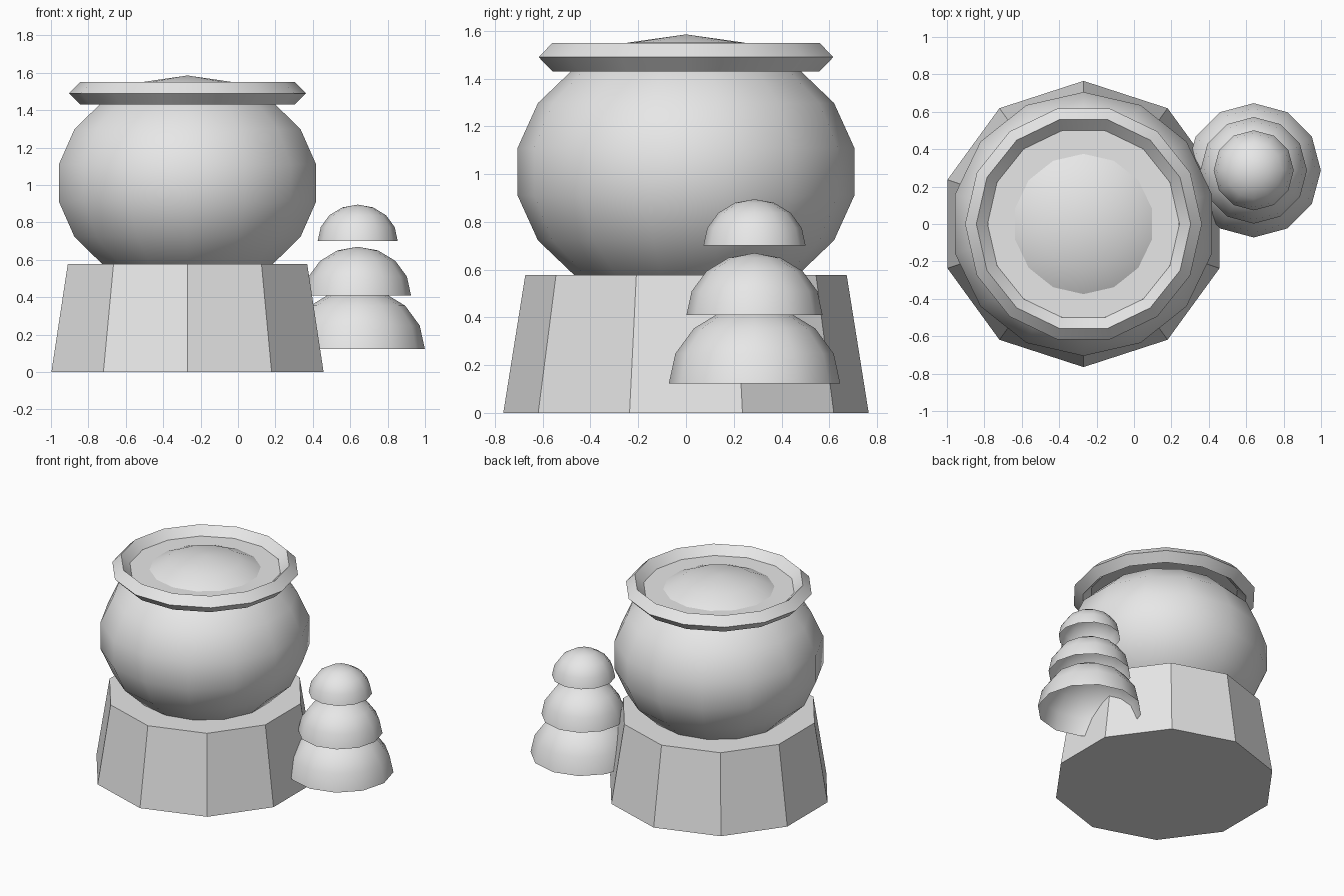
import bpy, bmesh, math

cube = bpy.data.objects.get("Cube")
if cube:
    bpy.data.objects.remove(cube, do_unlink=True)

grey = bpy.data.materials.new("light_grey")
grey.use_nodes = True
grey.diffuse_color = (0.8, 0.8, 0.8, 1)
grey.node_tree.nodes["Principled BSDF"].inputs["Base Color"].default_value = (0.8, 0.8, 0.8, 1)

AXIS_X = -0.27
LID_Z = 1.49


def finish(name, smooth=True):
    """Name the active object, colour it and shade it."""
    ob = bpy.context.object
    ob.name = ob.data.name = name
    ob.data.materials.clear()
    ob.data.materials.append(grey)
    if smooth:
        bpy.ops.object.shade_smooth_by_angle(angle=math.radians(32))
    return ob


def apply_scale(ob, scale):
    ob.scale = scale
    bpy.ops.object.transform_apply(location=False, rotation=False, scale=True)


# Ten-sided tapered pedestal
bpy.ops.mesh.primitive_cone_add(vertices=10, radius1=0.765, radius2=0.673,
                                depth=0.577, location=(AXIS_X, 0, 0.2885))
finish("pedestal", smooth=False)

# Flattened round bowl
bpy.ops.mesh.primitive_uv_sphere_add(segments=14, ring_count=9, radius=0.716,
                                     location=(AXIS_X, 0, 1.01))
apply_scale(bpy.context.object, (1, 1, 0.575 / 0.716))
finish("bowl")

# Diamond-section rim
bpy.ops.mesh.primitive_torus_add(major_segments=14, minor_segments=4,
                                 major_radius=0.573, minor_radius=0.06,
                                 location=(AXIS_X, 0, LID_Z))
finish("rim")

# Flat disc closing the rim
bpy.ops.mesh.primitive_circle_add(vertices=14, radius=0.525, fill_type='NGON',
                                  location=(AXIS_X, 0, LID_Z))
finish("rim_disc", smooth=False)


# Small tree of three open domes
def tree_dome(name, radius, z):
    bpy.ops.mesh.primitive_uv_sphere_add(segments=12, ring_count=8, radius=radius,
                                         location=(0.64, 0.287, z))
    ob = bpy.context.object
    bm = bmesh.new()
    bm.from_mesh(ob.data)
    lower = [v for v in bm.verts if v.co.z < -0.001]
    bmesh.ops.delete(bm, geom=lower, context='VERTS')
    bm.to_mesh(ob.data)
    bm.free()
    apply_scale(ob, (1, 1, 0.91))
    finish(name)


for name, radius, z in (("tree_lower_dome", 0.359, 0.123),
                        ("tree_middle_dome", 0.285, 0.41),
                        ("tree_top_dome", 0.214, 0.70)):
    tree_dome(name, radius, z)
